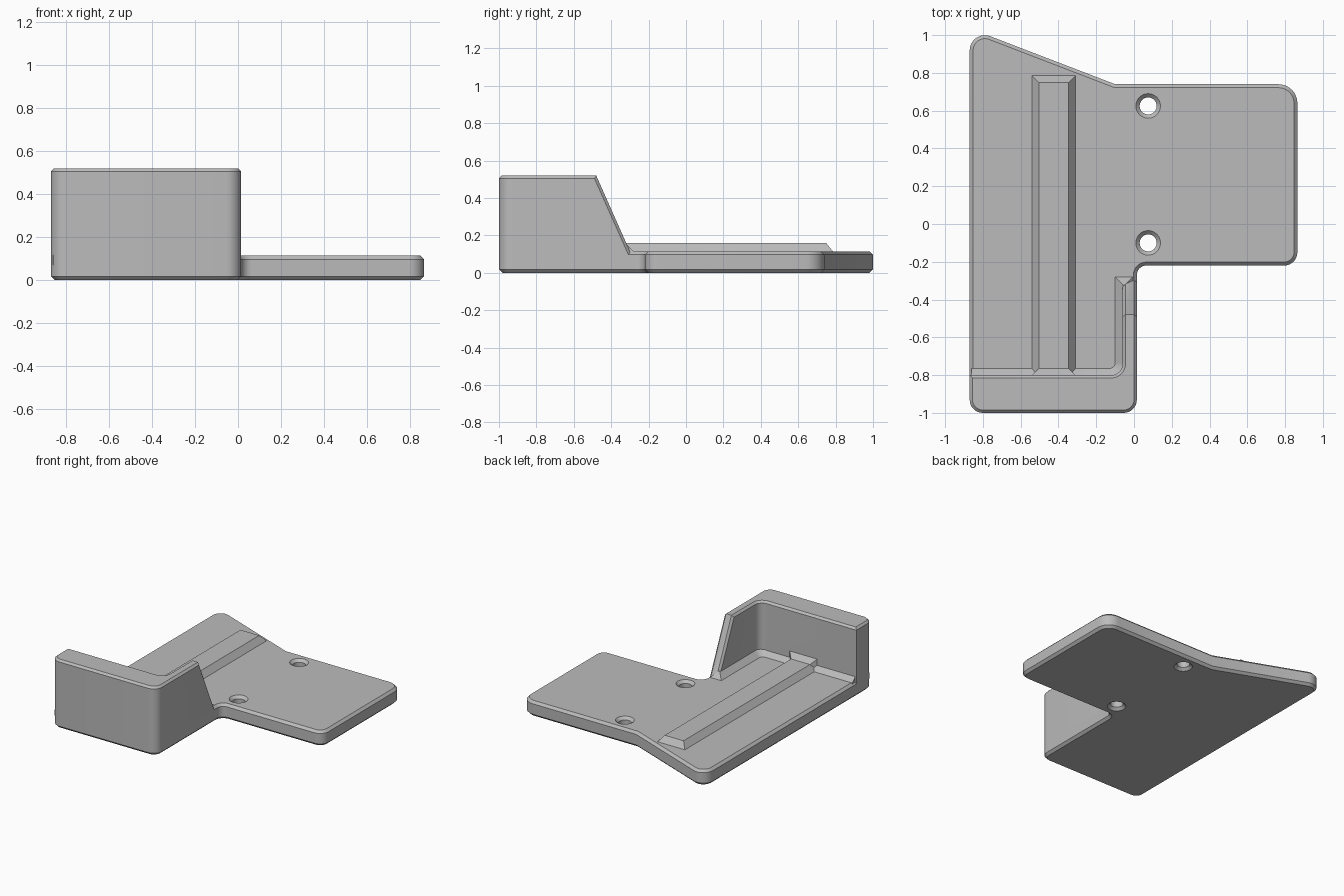
import bpy, bmesh, math
from mathutils import Vector

cube = bpy.data.objects.get("Cube")
if cube:
    bpy.data.objects.remove(cube, do_unlink=True)

grey = bpy.data.materials.new("grey plastic")
grey.use_nodes = True
COLOUR = (0.5, 0.5, 0.5, 1)
grey.diffuse_color = COLOUR
grey.node_tree.nodes["Principled BSDF"].inputs["Base Color"].default_value = COLOUR


def rounded(corners, steps=8):
    """Counter-clockwise outline from (x, y, radius) corners."""
    points = []
    for i, (x, y, r) in enumerate(corners):
        here = Vector((x, y))
        if r == 0:
            points.append(here)
            continue
        a = (Vector(corners[i - 1][:2]) - here).normalized()
        b = (Vector(corners[(i + 1) % len(corners)][:2]) - here).normalized()
        half = a.angle(b) / 2
        centre = here + (a + b).normalized() * r / math.sin(half)
        start = here + a * r / math.tan(half) - centre
        end = here + b * r / math.tan(half) - centre
        sweep = math.atan2(start.x * end.y - start.y * end.x, start.dot(end))
        for k in range(steps + 1):
            t = sweep * k / steps
            c, s = math.cos(t), math.sin(t)
            points.append(centre + Vector((start.x * c - start.y * s, start.x * s + start.y * c)))
    return points


def inset(points, d):
    """Move an outline inwards by d with mitred corners."""
    result = []
    for i, p in enumerate(points):
        e = (p - points[i - 1]).normalized()
        f = (points[(i + 1) % len(points)] - p).normalized()
        n, m = Vector((-e.y, e.x)), Vector((-f.y, f.x))
        result.append(p + (n + m) * d / (1 + n.dot(m)))
    return result


def loft(outline, rings):
    """Closed solid through (inset, height) rings of one outline."""
    bm = bmesh.new()
    loops = [[bm.verts.new((p.x, p.y, z)) for p in inset(outline, d)] for d, z in rings]
    for low, high in zip(loops, loops[1:]):
        for i in range(len(low)):
            bm.faces.new((low[i - 1], low[i], high[i], high[i - 1]))
    bm.faces.new(loops[0][::-1])
    bm.faces.new(loops[-1])
    return bm


def trim(bm, point, normal):
    """Cut away the side the normal points to and close the cut."""
    cut = bmesh.ops.bisect_plane(bm, geom=bm.verts[:] + bm.edges[:] + bm.faces[:],
                                 plane_co=point, plane_no=normal, clear_outer=True)
    edges = [g for g in cut["geom_cut"] if isinstance(g, bmesh.types.BMEdge)]
    bmesh.ops.contextual_create(bm, geom=edges)
    bmesh.ops.recalc_face_normals(bm, faces=bm.faces[:])


def make(name, bm):
    mesh = bpy.data.meshes.new(name)
    bm.to_mesh(mesh)
    bm.free()
    mesh.materials.append(grey)
    obj = bpy.data.objects.new(name, mesh)
    bpy.context.collection.objects.link(obj)
    return obj


def combine(target, other, operation):
    mod = target.modifiers.new(other.name, "BOOLEAN")
    mod.operation, mod.solver, mod.object = operation, "EXACT", other
    bpy.ops.object.select_all(action="DESELECT")
    bpy.context.view_layer.objects.active = target
    target.select_set(True)
    bpy.ops.object.modifier_apply(modifier=mod.name)
    bpy.data.objects.remove(other, do_unlink=True)


L, R, FRONT, TOP, C = -0.87, 0.015, -1.0, 0.115, 0.018

# Base plate with chamfered rims
plate = make("bracket_body", loft(rounded([
    (L, FRONT, 0.07), (R, FRONT, 0.07), (R, -0.22, 0.05), (0.865, -0.22, 0.07),
    (0.865, 0.74, 0.1), (-0.1, 0.74, 0), (L, 1.036, 0.08)]),
    [(C, 0), (0, C), (0, TOP - C), (C, TOP)]))

# Tall corner wall with a sloping end and chamfered top
bm = loft(rounded([
    (L, FRONT, 0.07), (R, FRONT, 0.07), (R, -0.24, 0), (-0.06, -0.24, 0),
    (-0.06, -0.8, 0.06), (L, -0.8, 0)]), [(0, 0.05), (0, 0.52)])
trim(bm, (0, -0.48, 0.52), (0, 0.405, 0.18))
bm.normal_update()
rim = [e for e in bm.edges if sum(f.normal.z > 0.3 for f in e.link_faces) == 1]
bmesh.ops.bevel(bm, geom=rim, offset=0.015, segments=1, affect="EDGES")
combine(plate, make("corner_wall", bm), "UNION")

# Sloped strip where the wall meets the floor
bm = loft(rounded([
    (-0.95, -0.97, 0), (-0.005, -0.97, 0), (-0.005, -0.28, 0), (-0.1, -0.28, 0),
    (-0.1, -0.765, 0.03), (-0.95, -0.765, 0)]), [(0, 0.07), (0, TOP), (0.042, TOP + 0.042)])
trim(bm, (L + 0.01, 0, 0), (-1, 0, 0))
combine(plate, make("wall_foot", bm), "UNION")

# Raised rail along the floor
bm = loft(rounded([(-0.54, -0.86, 0), (-0.31, -0.86, 0), (-0.31, 0.785, 0), (-0.54, 0.785, 0)]),
          [(0, 0.06), (0, TOP), (0.036, 0.16)])
combine(plate, make("rail", bm), "UNION")

# Flared ramp between rail and wall
bm = bmesh.new()
for side in (-1, 1):
    for half, y, z in ((0.079, -0.765, 0.159), (0.115, -0.8, 0.198), (0.115, -0.83, 0.198),
                       (0.079, -0.765, 0.09), (0.115, -0.8, 0.09), (0.115, -0.83, 0.09)):
        bm.verts.new((-0.425 + side * half, y, z))
bmesh.ops.convex_hull(bm, input=bm.verts[:])
combine(plate, make("rail_ramp", bm), "UNION")

# Screw holes, countersunk on both faces
for y in (0.625, -0.1):
    circle = [Vector((0.075 + 0.045 * math.cos(k * math.tau / 32),
                      y + 0.045 * math.sin(k * math.tau / 32))) for k in range(32)]
    hole = make("hole_cutter", loft(circle, [(-0.04, -0.02), (0, 0.02), (0, TOP - 0.02), (-0.04, TOP + 0.02)]))
    hole.hide_render = True
    combine(plate, hole, "DIFFERENCE")

bpy.ops.object.shade_smooth_by_angle(angle=math.radians(25))
